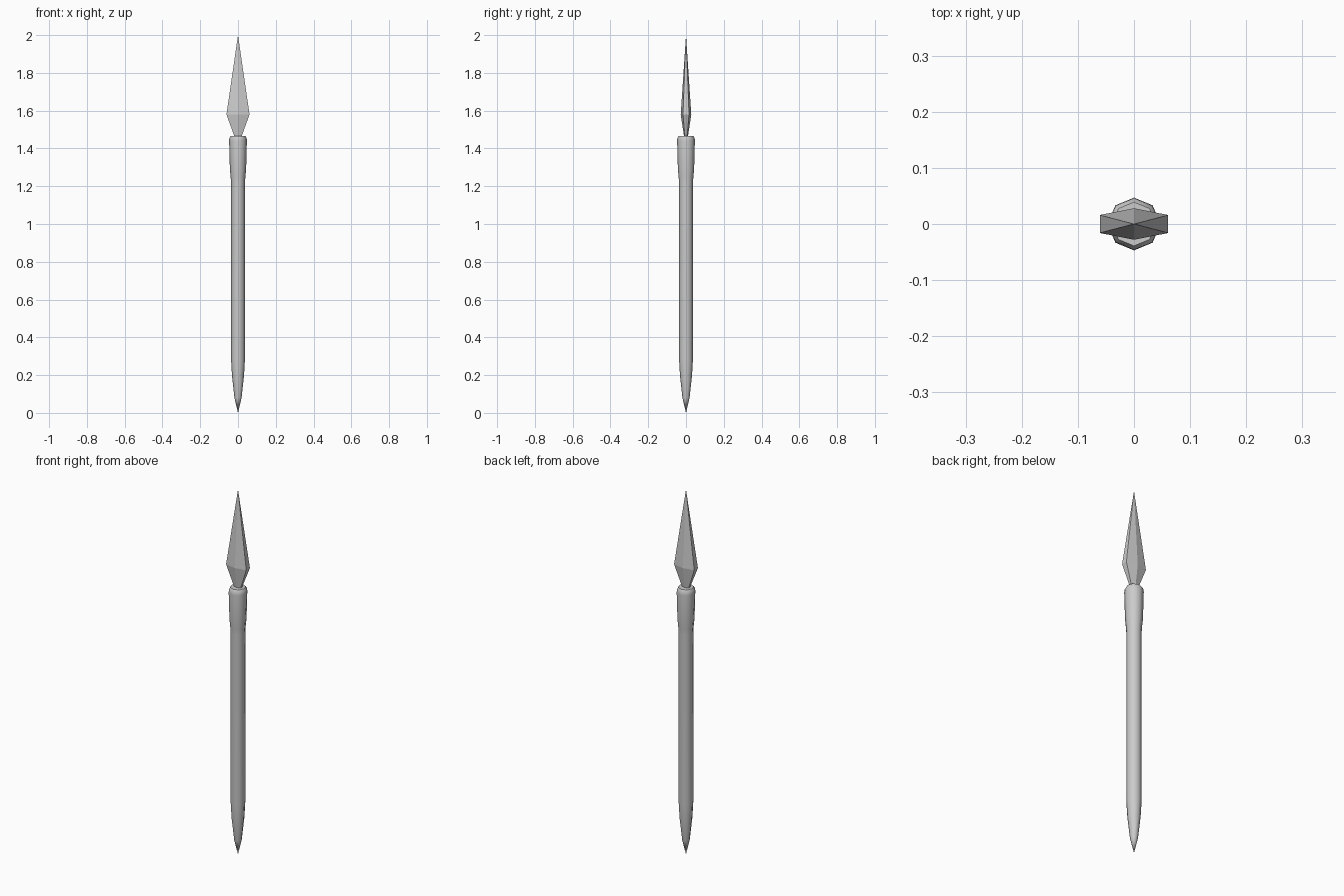
import bpy, bmesh
from math import cos, sin, pi

if "Cube" in bpy.data.objects:
    bpy.data.objects.remove(bpy.data.objects["Cube"])


def finish(name, bm, smooth):
    bmesh.ops.recalc_face_normals(bm, faces=bm.faces)
    mesh = bpy.data.meshes.new(name)
    bm.to_mesh(mesh)
    bm.free()
    obj = bpy.data.objects.new(name, mesh)
    bpy.context.collection.objects.link(obj)
    if smooth:
        bpy.ops.object.select_all(action='DESELECT')
        obj.select_set(True)
        bpy.context.view_layer.objects.active = obj
        bpy.ops.object.shade_smooth_by_angle(angle=1.0)
    return obj


def loft(name, rings, bottom_tip=None, top_tip=None, smooth=False):
    """Skin a stack of (outline, z) rings, each end a point or a flat cap."""
    bm = bmesh.new()
    loops = [[bm.verts.new((x, y, z)) for x, y in pts] for pts, z in rings]
    n = len(loops[0])
    for a, b in zip(loops, loops[1:]):
        for i in range(n):
            j = (i + 1) % n
            bm.faces.new((a[i], a[j], b[j], b[i]))
    for loop, tip in ((loops[0], bottom_tip), (loops[-1], top_tip)):
        if tip is None:
            bm.faces.new(loop)
        else:
            t = bm.verts.new((0, 0, tip))
            for i in range(n):
                bm.faces.new((loop[i], loop[(i + 1) % n], t))
    return finish(name, bm, smooth)


def octagon(r):
    return [(r * cos(i * pi / 4), r * sin(i * pi / 4)) for i in range(8)]


def blade_section(w, edge, ridge):
    return [(w, -edge), (w, edge), (0, ridge), (-w, edge), (-w, -edge), (0, -ridge)]


# Shaft with pointed butt, swelling into the socket collar
profile = [(0.019, 0.08), (0.032, 0.2), (0.037, 0.29), (0.037, 1.22),
           (0.039, 1.25), (0.043, 1.29), (0.047, 1.44), (0.046, 1.455), (0.039, 1.467)]
loft("shaft", [(octagon(r), z) for r, z in profile], bottom_tip=0.0, smooth=True)

# Blade: six-sided spearhead with a central ridge
loft("blade", [(blade_section(0.016, 0.005, 0.009), 1.455),
               (blade_section(0.061, 0.016, 0.028), 1.58)], top_tip=2.0)
